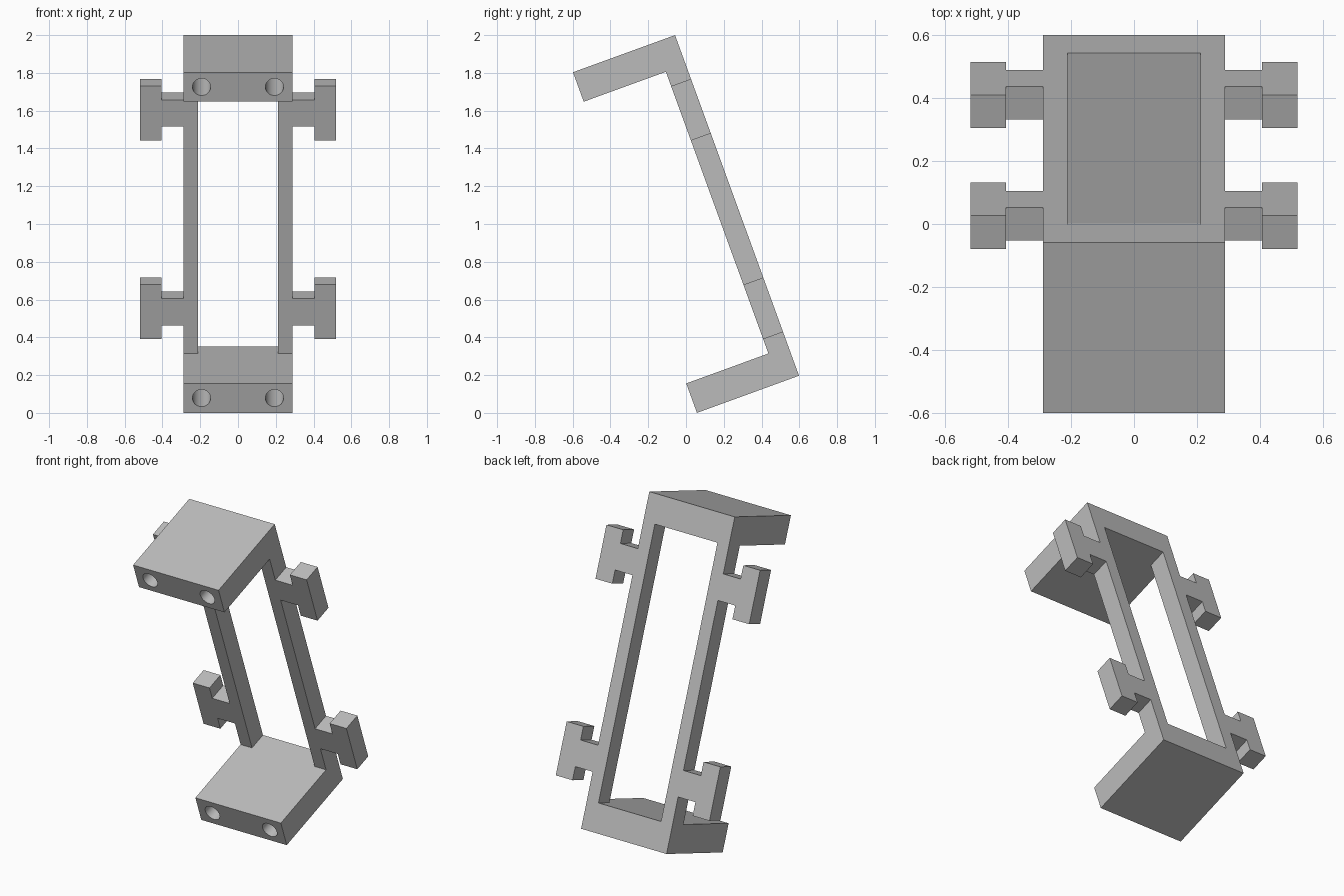
import bpy, bmesh
from math import radians, sin, cos
from mathutils import Matrix, Vector

if "Cube" in bpy.data.objects:
    bpy.data.objects.remove(bpy.data.objects["Cube"])

# Sizes: the bracket leans back by TILT; u runs forward, v runs down the back
TILT = radians(20)
W, H, DEPTH = 0.288, 1.919, 0.575
BACK, ARM, WINDOW = 0.112, 0.166, 0.211
NECK, HEAD = 0.405, 0.518
S, C = sin(TILT), cos(TILT)
FRAME = Matrix(((1, 0, 0, 0), (0, -C, S, -0.058), (0, -S, -C, 2), (0, 0, 0, 1)))

grey = bpy.data.materials.new("plain grey")
grey.use_nodes = True
colour = (0.5, 0.5, 0.5, 1)
grey.diffuse_color = colour
grey.node_tree.nodes["Principled BSDF"].inputs["Base Color"].default_value = colour


def finish(name, bm):
    bmesh.ops.recalc_face_normals(bm, faces=bm.faces)
    mesh = bpy.data.meshes.new(name)
    bm.to_mesh(mesh)
    bm.free()
    mesh.materials.append(grey)
    obj = bpy.data.objects.new(name, mesh)
    bpy.context.collection.objects.link(obj)
    return obj


def plate(name, outline, u0, u1):
    """Extrude an (x, v) outline from depth u0 to u1."""
    bm = bmesh.new()
    face = bm.faces.new([bm.verts.new((x, u0, v)) for x, v in outline])
    grown = bmesh.ops.extrude_face_region(bm, geom=[face])
    new = [g for g in grown["geom"] if isinstance(g, bmesh.types.BMVert)]
    bmesh.ops.translate(bm, verts=new, vec=(0, u1 - u0, 0))
    return finish(name, bm)


def rod(name, x, v, radius, u0, u1):
    bm = bmesh.new()
    bmesh.ops.create_cone(bm, cap_ends=True, segments=48, radius1=radius,
                          radius2=radius, depth=u1 - u0,
                          matrix=Matrix.Translation((x, (u0 + u1) / 2, v))
                          @ Matrix.Rotation(radians(90), 4, "X"))
    return finish(name, bm)


def combine(target, other, operation):
    other.hide_render = True
    mod = target.modifiers.new("join", "BOOLEAN")
    mod.object, mod.operation, mod.solver = other, operation, "EXACT"
    bpy.context.view_layer.objects.active = target
    bpy.ops.object.modifier_apply(modifier=mod.name)
    bpy.data.objects.remove(other)


def box(x0, x1, v0, v1):
    return [(x0, v0), (x1, v0), (x1, v1), (x0, v1)]


def tab(v):
    """Edge points of one T-shaped tab centred at v."""
    n, h = 0.0755, 0.1535
    half = [(W, n), (NECK, n), (NECK, h), (HEAD, h)]
    return [(x, v - d) for x, d in half] + [(x, v + d) for x, d in reversed(half)]


# Back panel with side tabs and a tall window
right = [(W, 0)] + tab(0.4) + tab(H - 0.4) + [(W, H)]
bracket = plate("bracket", right + [(-x, v) for x, v in reversed(right)], 0, BACK)
combine(bracket, plate("window_cutter", box(-WINDOW, WINDOW, ARM, H - ARM),
                       -0.1, BACK + 0.1), "DIFFERENCE")

# Top and bottom arms, each with two blind holes in the front end
for name, v in (("top_arm", 0), ("bottom_arm", H - ARM)):
    arm = plate(name, box(-W, W, v, v + ARM), BACK, DEPTH)
    for x in (-0.193, 0.193):
        combine(arm, rod("hole_cutter", x, v + ARM / 2, 0.048, 0.2, DEPTH + 0.1),
                "DIFFERENCE")
    combine(bracket, arm, "UNION")

# Clean flat areas, lean into place and smooth the hole walls
bm = bmesh.new()
bm.from_mesh(bracket.data)
bmesh.ops.remove_doubles(bm, verts=bm.verts, dist=0.0001)
bmesh.ops.dissolve_limit(bm, angle_limit=radians(1), verts=bm.verts, edges=bm.edges)
bm.transform(FRAME)
bm.to_mesh(bracket.data)
bm.free()
bpy.ops.object.select_all(action="DESELECT")
bracket.select_set(True)
bpy.context.view_layer.objects.active = bracket
bpy.ops.object.shade_smooth_by_angle(angle=radians(30))
